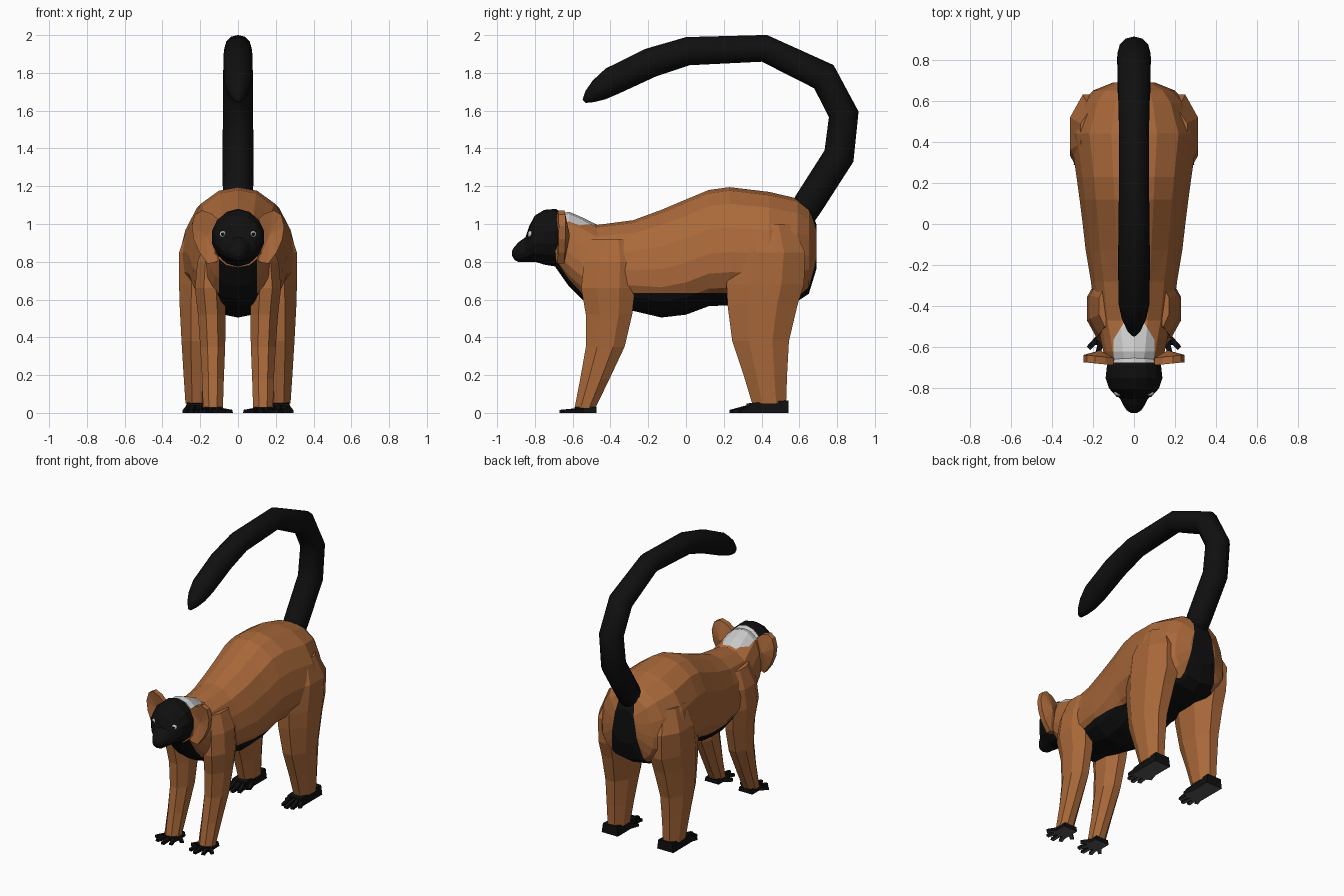
import bpy, bmesh, math
from mathutils import Vector

if "Cube" in bpy.data.objects:
    bpy.data.objects.remove(bpy.data.objects["Cube"])


def colour(name, r, g, b):
    m = bpy.data.materials.new(name)
    m.diffuse_color = (r, g, b, 1)
    m.use_nodes = True
    m.node_tree.nodes["Principled BSDF"].inputs["Base Color"].default_value = m.diffuse_color
    return m


BROWN = colour("rust_fur", 0.40, 0.14, 0.042)
BLACK = colour("black_fur", 0.005, 0.005, 0.005)
WHITE = colour("pale_patch", 0.58, 0.58, 0.58)
GREY = colour("grey_sole", 0.10, 0.10, 0.10)


def finish(bm, name, mats, rule=None, smooth=False):
    bmesh.ops.recalc_face_normals(bm, faces=bm.faces)
    bm.normal_update()
    for f in bm.faces:
        f.smooth = smooth
        if rule:
            f.material_index = rule(f.calc_center_median(), f.normal)
    me = bpy.data.meshes.new(name)
    bm.to_mesh(me)
    bm.free()
    for m in mats:
        me.materials.append(m)
    ob = bpy.data.objects.new(name, me)
    bpy.context.collection.objects.link(ob)
    return ob


def loft(bm, rings):
    rows = [[bm.verts.new(p) for p in ring] for ring in rings]
    n = len(rows[0])
    for a, b in zip(rows, rows[1:]):
        for i in range(n):
            j = (i + 1) % n
            bm.faces.new((a[i], a[j], b[j], b[i]))
    bm.faces.new(rows[0])
    bm.faces.new(rows[-1])


def cut(bm, co, no):
    geom = bm.verts[:] + bm.edges[:] + bm.faces[:]
    bmesh.ops.bisect_plane(bm, geom=geom, plane_co=co, plane_no=no, dist=1e-5)


# Body: one half cross-section (width share, height share), mirrored and lofted along y
HALF = [(0, 1), (.36, .97), (.7, .86), (.9, .66), (1, .45), (.98, .28), (.82, .15), (.5, .04), (0, 0)]
SHAPE = HALF + [(-x, z) for x, z in HALF[-2:0:-1]]
BODY = [  # y, top, bottom, half width
    (-.69, 1.05, .77, .12), (-.62, 1.065, .67, .15), (-.55, 1.035, .60, .165),
    (-.47, .995, .555, .185), (-.28, 1.02, .54, .21), (-.13, 1.075, .505, .235),
    (0, 1.13, .52, .25), (.12, 1.18, .565, .265), (.23, 1.195, .57, .28),
    (.44, 1.17, .575, .31), (.59, 1.135, .59, .255), (.65, 1.09, .63, .20), (.69, 1.00, .76, .10)]
bm = bmesh.new()
loft(bm, [[(w * x, y, b + (t - b) * z) for x, z in SHAPE] for y, t, b, w in BODY])
cut(bm, (0, 0, .635), (0, 0, 1))
cut(bm, (0, -.66, 0), (0, 1, 0))
cut(bm, (0, -.485, 0), (0, 1, 0))
for s in (-1, 1):
    cut(bm, (s * .10, 0, 0), (1, 0, 0))
    cut(bm, (s * .10, -.565, 0), (s, .6, 0))
    cut(bm, (s * .05, 0, 1.1), (s * .48, 0, .08))


def body_rule(c, n):
    x = abs(c.x)
    if n.z > .3 and c.z > .95 and -.66 < c.y < -.485 and x < .10 and x < .10 - .6 * (c.y + .565):
        return 2
    if c.z < .635 or (c.y < -.47 and x < .10 and c.z < .82 and n.z < .2):
        return 1
    if c.y > .59 and x < .05 + (1.1 - c.z) / 6 and c.z < 1.12:
        return 1
    return 0


finish(bm, "body", [BROWN, BLACK, WHITE], body_rule)

# Head: elliptical rings narrowing to the muzzle
HEAD = [(-.64, 1.05, .80, .11), (-.69, 1.08, .775, .135), (-.75, 1.075, .785, .142), (-.80, 1.045, .80, .125),
        (-.83, .99, .80, .098), (-.85, .93, .798, .07), (-.885, .905, .798, .052),
        (-.908, .88, .81, .036), (-.92, .86, .83, .016)]
bm = bmesh.new()
loft(bm, [[(w * math.sin(a), y, (t + b) / 2 + (t - b) / 2 * math.cos(a))
           for a in (i * math.tau / 14 for i in range(14))] for y, t, b, w in HEAD])
cut(bm, (0, -.675, 0), (0, 1, 0))
finish(bm, "head", [BROWN, BLACK, WHITE],
       lambda c, n: 1 if c.y < -.675 or c.z < .84 else (2 if abs(c.x) < .09 and n.z > .3 else 0))

# Tail: round tube following an arch over the back
PATH = [(.60, 1.03, .075), (.65, 1.11, .08), (.81, 1.36, .082), (.835, 1.58, .08), (.73, 1.78, .08),
        (.415, 1.93, .072), (.01, 1.915, .075), (-.185, 1.855, .078), (-.39, 1.757, .075),
        (-.46, 1.71, .06), (-.51, 1.675, .037), (-.54, 1.65, .012)]
bm = bmesh.new()
rings = []
for i, (y, z, r) in enumerate(PATH):
    p, q = PATH[max(i - 1, 0)], PATH[min(i + 1, len(PATH) - 1)]
    t = Vector((0, q[0] - p[0], q[1] - p[1])).normalized()
    up = Vector((0, -t.z, t.y))
    rings.append([Vector((0, y, z)) + Vector((1, 0, 0)) * r * math.cos(a) + up * r * math.sin(a)
                  for a in (k * math.tau / 12 for k in range(12))])
loft(bm, rings)
finish(bm, "tail", [BLACK], smooth=True)

# Legs: octagonal rings as z, front y, back y, inner x, outer x
FRONT_LEG = [(.92, -.50, -.30, .08, .17), (.80, -.54, -.27, .07, .215), (.66, -.555, -.27, .07, .228),
             (.52, -.53, -.285, .065, .212), (.35, -.53, -.325, .068, .20),
             (.18, -.56, -.405, .075, .19), (.025, -.59, -.48, .08, .185)]
HIND_LEG = [(1.0, .32, .56, .10, .26), (.85, .25, .63, .10, .312), (.68, .215, .625, .09, .312),
            (.57, .22, .59, .10, .309), (.38, .245, .545, .13, .299),
            (.20, .305, .535, .145, .288), (.05, .35, .53, .155, .278)]


def leg(name, data, s):
    bm = bmesh.new()
    k = 1 / math.cos(math.pi / 8)
    rings = []
    for z, y0, y1, x0, x1 in data:
        ring = []
        for i in range(8):
            a = (i + .5) * math.pi / 4
            ring.append((s * ((x0 + x1) / 2 + (x1 - x0) / 2 * k * math.cos(a)),
                         (y0 + y1) / 2 + (y1 - y0) / 2 * k * math.sin(a), z))
        rings.append(ring)
    loft(bm, rings)
    finish(bm, name, [BROWN])


# Paws: wedge-shaped palm plus five spread digits, grey underneath
def bar(bm, p, q, w0, w1, h0, h1):
    p, q = Vector(p), Vector(q)
    d = (q - p).normalized()
    n = Vector((-d.y, d.x))
    rings = []
    for c, w, h in ((p, w0, h0), (q, w1, h1)):
        rings.append([(*(c + n * w), 0), (*(c + n * w * .85), h),
                      (*(c - n * w * .85), h), (*(c - n * w), 0)])
    loft(bm, rings)


def paw(name, s, x, heel, ball, w_heel, w_ball, h_heel, h_ball, digits):
    bm = bmesh.new()
    bar(bm, (s * x, heel), (s * x, ball), w_heel, w_ball, h_heel, h_ball)
    for bx, by, tx, ty in digits:
        bar(bm, (s * bx, by), (s * tx, ty), .014, .012, h_ball * .85, .016)
    finish(bm, name, [BLACK, GREY], lambda c, n: 1 if n.z < -.8 else 0)


HAND = [(.09, -.53, .035, -.575), (.10, -.57, .075, -.645), (.13, -.57, .125, -.668),
        (.16, -.57, .18, -.65), (.17, -.55, .222, -.605)]
FOOT = [(.17, .40, .145, .33), (.185, .33, .17, .255), (.215, .33, .21, .232),
        (.24, .33, .25, .245), (.26, .34, .283, .285)]

# Ears: cupped fans with thickness
EAR = [(.10, 1.02), (.14, 1.055), (.19, 1.072), (.228, 1.05), (.245, .99),
       (.235, .92), (.205, .85), (.16, .79), (.11, .80)]


def ear(name, s):
    bm = bmesh.new()
    faces = []
    mid = (.165, .94)
    for dy, cup in ((-.018, .022), (.018, .03)):
        rim = [bm.verts.new((s * x, -.67 + .10 * (x - .1) + dy, z)) for x, z in EAR]
        hub = bm.verts.new((s * mid[0], -.663 + dy + cup, mid[1]))
        for i in range(len(rim)):
            bm.faces.new((rim[i], rim[(i + 1) % len(rim)], hub))
        faces.append(rim)
    a, b = faces
    for i in range(len(a)):
        j = (i + 1) % len(a)
        bm.faces.new((a[i], a[j], b[j], b[i]))
    finish(bm, name, [BROWN])


def ball(name, loc, r, mat):
    bm = bmesh.new()
    bmesh.ops.create_icosphere(bm, subdivisions=2, radius=r)
    bmesh.ops.translate(bm, verts=bm.verts, vec=loc)
    finish(bm, name, [mat], smooth=True)


for s, side in ((-1, "left"), (1, "right")):
    leg("front_leg_" + side, FRONT_LEG, s)
    leg("hind_leg_" + side, HIND_LEG, s)
    paw("front_paw_" + side, s, .132, -.475, -.59, .055, .055, .03, .03, HAND)
    paw("hind_paw_" + side, s, .217, .543, .32, .063, .062, .066, .05, FOOT)
    ear("ear_" + side, s)
    ball("eye_" + side, (s * .078, -.82, .945), .02, WHITE)
    ball("pupil_" + side, (s * .08, -.832, .946), .011, BLACK)
